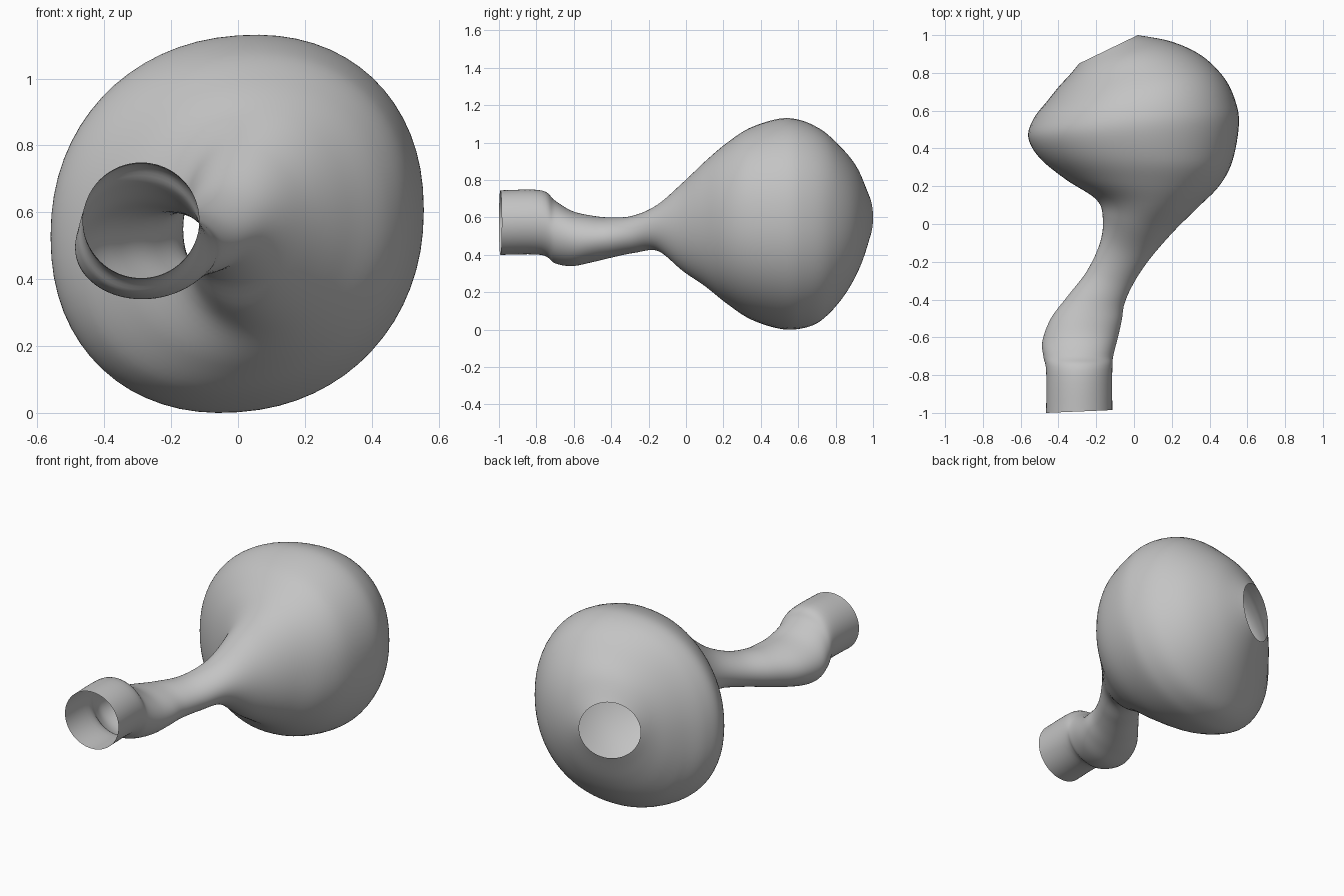
import bpy, bmesh, math
from mathutils import Vector

old = bpy.data.objects.get("Cube")
if old:
    bpy.data.objects.remove(old, do_unlink=True)

SIDES = 64   # points around each ring
STEPS = 6    # rings between neighbouring sections

# Cross-sections: left x, left y, right x, right y, bottom z, top z
SECTIONS = [
    # straight inlet tube
    (-.465, -1.0, -.115, -.985, .40, .745),
    (-.465, -.78, -.115, -.77, .40, .745),
    # step down into the bent tube
    (-.48, -.70, -.11, -.70, .355, .69),
    (-.485, -.62, -.085, -.60, .34, .635),
    (-.44, -.50, -.065, -.51, .36, .61),
    (-.35, -.38, -.05, -.42, .385, .60),
    # narrow neck
    (-.25, -.25, 0, -.31, .41, .61),
    (-.18, -.10, .08, -.19, .42, .67),
    # widening into the sac
    (-.165, .03, .20, -.05, .31, .79),
    (-.20, .13, .33, .08, .23, .90),
    (-.36, .235, .45, .20, .14, .995),
    (-.50, .35, .52, .33, .06, 1.075),
    (-.56, .46, .555, .52, .01, 1.125),
    # closing towards the open outlet at the back
    (-.53, .56, .54, .64, .005, 1.12),
    (-.46, .65, .48, .77, .04, 1.07),
    (-.40, .725, .36, .89, .14, .98),
    (-.34, .79, .20, .965, .27, .89),
    (-.29, .85, .02, 1.0, .43, .77),
]


def spline(a, b, c, d, t):
    """Smooth blend from b to c, using the neighbours a and d."""
    return .5 * (2 * b + (c - a) * t + (2 * a - 5 * b + 4 * c - d) * t ** 2
                 + (3 * b - a - 3 * c + d) * t ** 3)


def smooth_sections(rows):
    padded = [rows[0]] + rows + [rows[-1]]
    for i in range(len(rows) - 1):
        for k in range(STEPS):
            yield [spline(*v, k / STEPS) for v in zip(*padded[i:i + 4])]
    yield rows[-1]


def soft(v, power):
    return math.copysign(abs(v) ** power, v)


def ring(lx, ly, rx, ry, low, high):
    """Slightly squared oval, fuller and tilted where it is large."""
    size = high - low
    fullness = min(1, max(0, size - .5) * 2)
    power = 1 - .07 * fullness
    centre = Vector(((lx + rx) / 2, (ly + ry) / 2, (low + high) / 2))
    across = Vector(((rx - lx) / 2, (ry - ly) / 2, .04 * fullness))
    up = Vector((0, 0, size / 2))
    for i in range(SIDES):
        a = math.tau * i / SIDES
        yield centre + across * soft(math.cos(a), power) + up * soft(math.sin(a), power)


# One open-ended skin lofted through all sections
bm = bmesh.new()
rings = [[bm.verts.new(p) for p in ring(*s)] for s in smooth_sections(SECTIONS)]
for near, far in zip(rings, rings[1:]):
    for i in range(SIDES):
        j = (i + 1) % SIDES
        bm.faces.new((near[i], near[j], far[j], far[i]))
bmesh.ops.recalc_face_normals(bm, faces=bm.faces)
# Outward check: the sac's topmost face must point up
bm.normal_update()
if max(bm.faces, key=lambda f: f.calc_center_median().z).normal.z < 0:
    bmesh.ops.reverse_faces(bm, faces=bm.faces)

mesh = bpy.data.meshes.new("sac_with_tube")
bm.to_mesh(mesh)
bm.free()
sac = bpy.data.objects.new("sac_with_tube", mesh)
bpy.context.collection.objects.link(sac)

grey = bpy.data.materials.new("light_grey")
grey.use_nodes = True
colour = (.55, .55, .55, 1)
grey.diffuse_color = colour
grey.node_tree.nodes["Principled BSDF"].inputs["Base Color"].default_value = colour
mesh.materials.append(grey)

bpy.ops.object.select_all(action="DESELECT")
sac.select_set(True)
bpy.context.view_layer.objects.active = sac
bpy.ops.object.shade_smooth()
